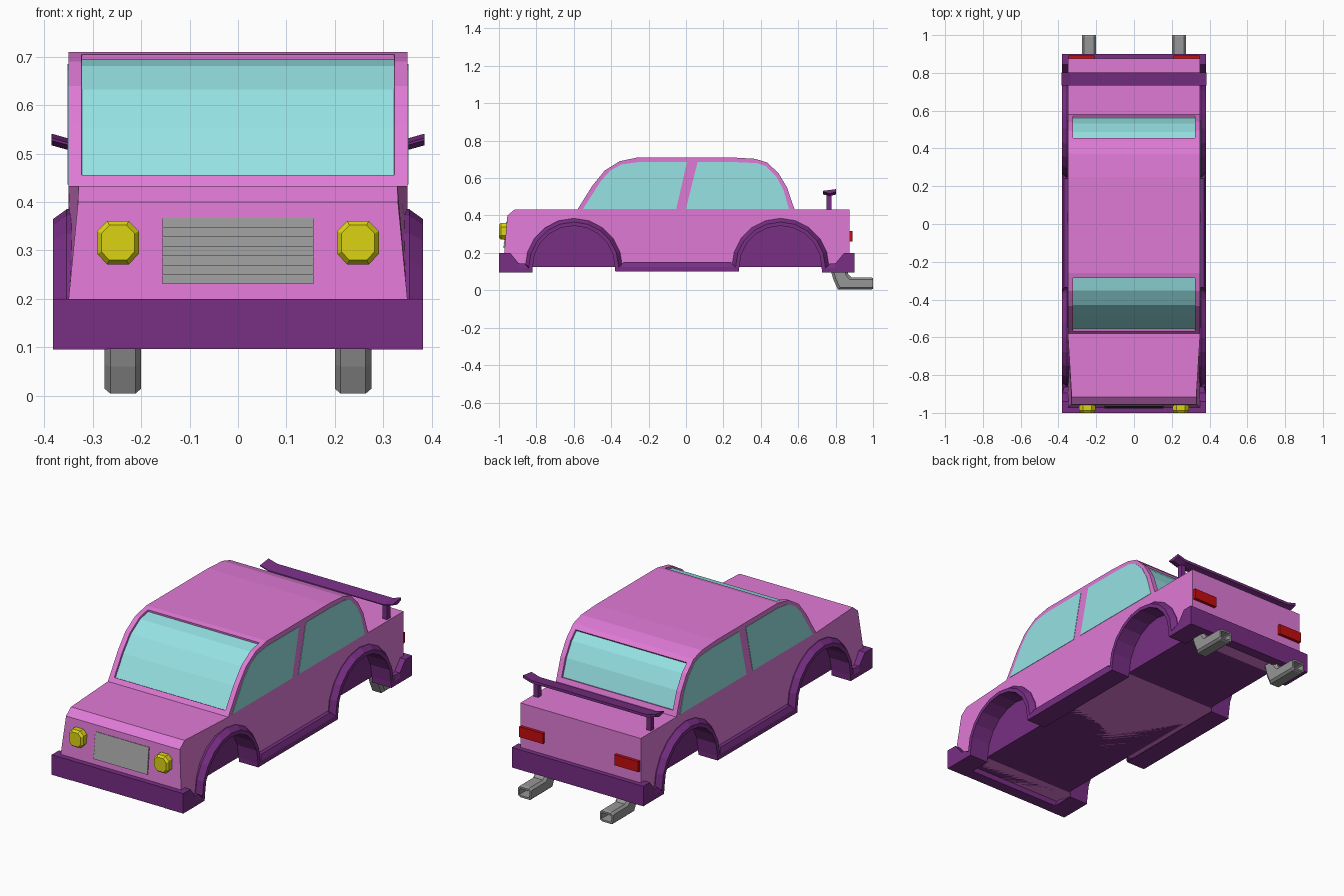
import bpy, bmesh, math

if "Cube" in bpy.data.objects:
    bpy.data.objects.remove(bpy.data.objects["Cube"])


def material(name, r, g, b):
    lin = lambda c: (c / 255 / 12.92) if c < 11 else ((c / 255 + 0.055) / 1.055) ** 2.4
    m = bpy.data.materials.new(name)
    m.diffuse_color = (lin(r), lin(g), lin(b), 1)
    m.use_nodes = True
    m.node_tree.nodes["Principled BSDF"].inputs["Base Color"].default_value = m.diffuse_color
    return m


PINK = material("pink_paint", 224, 122, 214)
PURPLE = material("purple_trim", 120, 46, 132)
GLASS = material("aqua_glass", 150, 226, 228)
YELLOW = material("yellow_lamp", 220, 212, 18)
RED = material("red_lamp", 196, 12, 14)
GREY = material("grey_metal", 150, 150, 150)


def loft(sections):
    """Closed solid through equal-length rings of points."""
    bm = bmesh.new()
    rings = [[bm.verts.new(p) for p in s] for s in sections]
    n = len(rings[0])
    for a, b in zip(rings, rings[1:]):
        for i in range(n):
            j = (i + 1) % n
            bm.faces.new((a[i], a[j], b[j], b[i]))
    bm.faces.new(rings[0][::-1])
    bm.faces.new(rings[-1])
    bmesh.ops.recalc_face_normals(bm, faces=bm.faces)
    return bm


def prism(profile, x0, x1):
    return loft([[(x, y, z) for y, z in profile] for x in (x0, x1)])


def box(x0, x1, y0, y1, z0, z1):
    return prism([(y0, z0), (y1, z0), (y1, z1), (y0, z1)], x0, x1)


def make(name, bm, mats, mirror=False):
    me = bpy.data.meshes.new(name)
    bm.to_mesh(me)
    bm.free()
    ob = bpy.data.objects.new(name, me)
    bpy.context.collection.objects.link(ob)
    for m in mats:
        me.materials.append(m)
    if mirror:
        ob.modifiers.new("mirror", 'MIRROR')
    return ob


def arc(cy, r, start, end, n=10):
    angles = [math.radians(start + (end - start) * i / n) for i in range(n + 1)]
    return [(cy + r * math.cos(a), 0.125 + r * math.sin(a)) for a in angles]


FRONT, REAR = -0.6, 0.505   # wheel arch centres

# Body shell: side profile with wheel openings, nose tapered inward
windshield = [(-0.58, 0.433), (-0.5, 0.56), (-0.435, 0.64), (-0.355, 0.69), (-0.26, 0.71)]
rear_curve = [(0.25, 0.71), (0.37, 0.703), (0.435, 0.683), (0.495, 0.625),
              (0.54, 0.55), (0.58, 0.433)]
profile = ([(-0.965, 0.125), (-0.972, 0.2), (-0.955, 0.4), (-0.915, 0.433)]
           + windshield + rear_curve + [(0.875, 0.433), (0.875, 0.125)]
           + arc(REAR, 0.23, 0, 180) + arc(FRONT, 0.23, 0, 180))
bm = prism(profile, -0.35, 0.35)
bmesh.ops.bisect_plane(bm, geom=bm.verts[:] + bm.edges[:] + bm.faces[:], dist=1e-4,
                       plane_co=(0, -0.58, 0), plane_no=(0, 1, 0))
for v in bm.verts:
    if v.co.y < -0.58:
        t = (-0.58 - v.co.y) / 0.37
        v.co.x *= 1 - 0.055 * t * max(0, v.co.z - 0.2) / 0.2
bm.normal_update()

# Front and rear screens: recessed panels in the shell
for y0, y1 in ((-0.58, -0.26), (0.435, 0.58)):
    panel = []
    for f in bm.faces:
        c = f.calc_center_median()
        if y0 < c.y < y1 and c.z > 0.44 and abs(f.normal.x) < 0.5:
            panel.append(f)
    bmesh.ops.inset_region(bm, faces=panel, thickness=0.027, use_even_offset=True)
    bmesh.ops.inset_region(bm, faces=panel, thickness=0.001, depth=-0.01, use_even_offset=True)
    for f in panel:
        f.material_index = 1
make("body_shell", bm, [PINK, GLASS])

# Side windows
make("front_side_window", prism(
    [(-0.55, 0.436), (-0.455, 0.585), (-0.405, 0.64), (-0.345, 0.673), (-0.26, 0.685),
     (0.005, 0.685), (-0.052, 0.436)], 0.345, 0.352), [GLASS], True)
make("rear_side_window", prism(
    [(0.0, 0.436), (0.062, 0.685), (0.27, 0.685), (0.38, 0.68), (0.43, 0.662),
     (0.482, 0.61), (0.52, 0.54), (0.55, 0.436)], 0.345, 0.352), [GLASS], True)

# Floor and inner wheel walls
make("floor_pan", box(-0.27, 0.27, -0.95, 0.86, 0.125, 0.38), [PURPLE])

# Side trim: bumper ends, flared arches and sills in one swept band
def flare(cy):
    return [(lo, up, 0.354) for lo, up in zip(arc(cy, 0.22, 180, 0), arc(cy, 0.26, 180, 0))]


stations = [((-1, 0.095), (-1, 0.2), 0.382), ((-0.94, 0.095), (-0.94, 0.2), 0.382),
            ((-0.895, 0.095), (-0.895, 0.145), 0.38), ((-0.822, 0.095), (-0.862, 0.142), 0.37)]
stations += flare(FRONT)
stations += [((-0.378, 0.1), (-0.335, 0.15), 0.37), ((0.283, 0.1), (0.24, 0.15), 0.37)]
stations += flare(REAR)
stations += [((0.727, 0.095), (0.768, 0.142), 0.37), ((0.8, 0.095), (0.8, 0.145), 0.38),
             ((0.845, 0.095), (0.845, 0.2), 0.382), ((0.9, 0.095), (0.9, 0.2), 0.382)]
rings = []
for lo, up, xu in stations:
    mid = ((lo[0] + up[0]) / 2, (lo[1] + up[1]) / 2)
    rings.append([(0.27, *lo), (0.382, *lo), (0.382, *mid), (xu, *up), (0.32, *up)])
make("side_trim", loft(rings), [PURPLE], True)

# Bumpers
make("front_bumper", box(-0.381, 0.381, -1, -0.94, 0.096, 0.2), [PURPLE])
make("rear_bumper", box(-0.381, 0.381, 0.845, 0.9, 0.096, 0.2), [PURPLE])

# Grille: stepped slats following the nose slope
slats, step = [(-0.94, 0.367), (-0.94, 0.23)], 0.137 / 7
for i in range(7):
    z = 0.23 + i * step
    y = -0.972 + 0.085 * (z - 0.2)
    slats += [(y - 0.008, z), (y - 0.001, z + step)]
make("grille", prism(slats, -0.156, 0.156), [GREY])

# Chamfered square ring used by lamps and pipes
def octagon(c):
    return [(1, -c), (1, c), (c, 1), (-c, 1), (-1, c), (-1, -c), (-c, -1), (c, -1)]


# Headlights
make("headlight", loft([[(0.248 + u * s * 0.043, y, 0.316 + v * s * 0.045)
                         for u, v in octagon(0.52)]
                        for y, s in ((-0.945, 0.95), (-0.965, 1), (-0.988, 1), (-1.0, 0.8))]),
     [YELLOW], True)

# Tail lights
make("tail_light", box(0.208, 0.346, 0.86, 0.891, 0.261, 0.316), [RED], True)

# Exhaust pipes: bent, with hollow ends
pipe = []
for (ya, za), (yb, zb) in (((0.77, 0.12), (0.86, 0.12)), ((0.787, 0.06), (0.868, 0.085)),
                           ((0.812, 0.004), (0.885, 0.069)), ((0.99, 0.004), (0.99, 0.069)),
                           ((1.0, 0.009), (1.0, 0.064))):
    pipe.append([(0.238 + 0.038 * u, ya + (yb - ya) * (v + 1) / 2, za + (zb - za) * (v + 1) / 2)
                 for u, v in octagon(0.68)])
bm = loft(pipe)
end = [f for f in bm.faces if f.normal.y > 0.95]
bmesh.ops.inset_region(bm, faces=end, thickness=0.01)
bmesh.ops.inset_region(bm, faces=end, thickness=0.001, depth=-0.06)
make("exhaust_pipe", bm, [GREY], True)

# Rear spoiler: wing with raised tips on two posts
wing = [(0.733, 0.516), (0.77, 0.506), (0.803, 0.516), (0.803, 0.53), (0.733, 0.521)]
make("spoiler_wing", loft([[(x, y, z + dz) for y, z in wing]
                           for x, dz in ((-0.385, 0.011), (-0.335, -0.003),
                                         (0.335, -0.003), (0.385, 0.011))]), [PURPLE])
make("spoiler_post", box(0.315, 0.34, 0.75, 0.778, 0.425, 0.515), [PURPLE], True)
